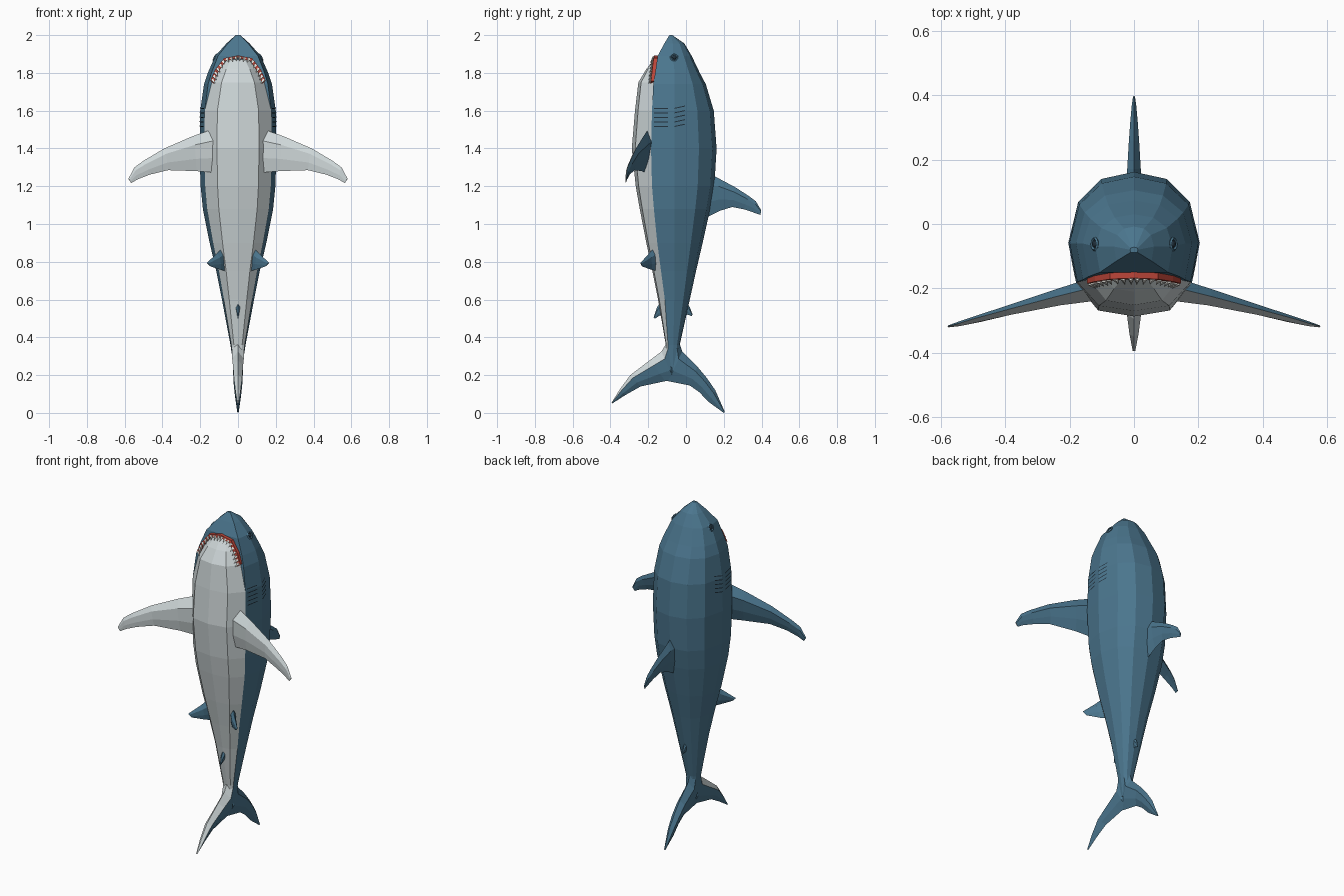
import bpy, bmesh, math
from mathutils import Vector

if "Cube" in bpy.data.objects:
    bpy.data.objects.remove(bpy.data.objects["Cube"])


def material(name, rgb):
    m = bpy.data.materials.new(name)
    m.diffuse_color = (*rgb, 1)
    m.use_nodes = True
    m.node_tree.nodes["Principled BSDF"].inputs["Base Color"].default_value = m.diffuse_color
    return m


BLUE = material("slate blue", (0.07, 0.18, 0.27))
PALE = material("pale grey", (0.62, 0.68, 0.69))
RED = material("gum red", (0.50, 0.06, 0.04))
WHITE = material("tooth white", (0.80, 0.80, 0.75))
DARK = material("dark slate", (0.015, 0.03, 0.045))


def finish(name, bm, mats, rule=None):
    bmesh.ops.recalc_face_normals(bm, faces=bm.faces)
    bm.normal_update()
    if rule:
        for f in bm.faces:
            f.material_index = rule(f)
    me = bpy.data.meshes.new(name)
    bm.to_mesh(me)
    bm.free()
    for m in mats:
        me.materials.append(m)
    ob = bpy.data.objects.new(name, me)
    bpy.context.collection.objects.link(ob)
    return ob


def loft(name, rings, mats, rule=None):
    """Skin closed rings of equal length and cap both ends."""
    bm = bmesh.new()
    vs = [[bm.verts.new(p) for p in r] for r in rings]
    n = len(rings[0])
    for a, b in zip(vs, vs[1:]):
        for i in range(n):
            j = (i + 1) % n
            bm.faces.new((a[i], a[j], b[j], b[i]))
    bm.faces.new(vs[0])
    bm.faces.new(vs[-1])
    return finish(name, bm, mats, rule)


def mirrored_ring(half, z):
    other = [(-x, y) for x, y in half[-2:0:-1]]
    return [(x, y, z) for x, y in half + other]


def fin(name, sections, axis, mats=(BLUE,), rule=None, side=1):
    """Sections are (leading point, trailing point, half thickness)."""
    axis, rings = Vector(axis), []
    for lead, trail, th in sections:
        l, t = Vector(lead), Vector(trail)
        ring = [l, l.lerp(t, .25) + axis * th, l.lerp(t, .65) + axis * th * .7, t,
                l.lerp(t, .65) - axis * th * .7, l.lerp(t, .25) - axis * th]
        rings.append([(p.x * side, p.y, p.z) for p in ring])
    return loft(name, rings, mats, rule)


# Upper body: height, half width, back, widest, seam
BODY = [(2.0, .012, -.072, -.08, -.088), (1.955, .062, -.008, -.07, -.115),
        (1.89, .12, .03, -.07, -.15), (1.80, .16, .073, -.06, -.163),
        (1.74, .18, .105, -.06, -.173), (1.60, .20, .147, -.06, -.18),
        (1.40, .204, .162, -.06, -.185), (1.20, .198, .15, -.06, -.18),
        (1.08, .186, .128, -.06, -.17), (.90, .15, .088, -.06, -.152),
        (.75, .115, .053, -.06, -.132), (.60, .085, .02, -.062, -.112),
        (.36, .04, -.033, -.067, -.095), (.24, .022, -.04, -.07, -.095)]


def body_half(w, yb, ym, ys):
    d = yb - ym
    return [(0, yb), (.5 * w, yb - .1 * d), (.85 * w, yb - .42 * d),
            (w, ym), (.88 * w, ys), (0, ys)]


def body_at(z):
    for a, b in zip(BODY, BODY[1:]):
        if a[0] >= z >= b[0]:
            t = (a[0] - z) / (a[0] - b[0])
            return [p + (q - p) * t for p, q in zip(a, b)][1:]


loft("upper_body", [mirrored_ring(body_half(*r[1:]), r[0]) for r in BODY], [BLUE])

# Lower jaw and belly: height, front, optional jaw half width
BELLY = [(1.872, -.17, .055), (1.82, -.21, .10), (1.75, -.252, .14), (1.60, -.27, 0),
         (1.40, -.287, 0), (1.20, -.266, 0), (1.08, -.245, 0), (.90, -.21, 0),
         (.75, -.178, 0), (.60, -.148, 0), (.36, -.107, 0), (.26, -.10, 0)]
rings = []
for z, yf, jaw in BELLY:
    w, yb, ym, ys = body_at(z)
    s = jaw or .88 * w
    rings.append(mirrored_ring([(0, ys + .025), (s, ys), (.62 * s, yf + .18 * (ys - yf)),
                                (0, yf)], z))
loft("jaw_and_belly", rings, [PALE])

# Gum arch around the mouth
arch = [(.138, -.177, 1.752), (.115, -.171, 1.81), (.07, -.163, 1.872), (0, -.16, 1.886)]
arch += [(-x, y, z) for x, y, z in arch[-2::-1]]
loft("gums", [[(x * s, y + dy, z + dz) for s, dy, dz in
               ((1.06, .012, .006), (1.06, -.008, .006), (.93, -.012, -.008), (.93, .012, -.008))]
              for x, y, z in arch], [RED])

# Teeth spaced along the arch
pts = [Vector(p) for p in arch]
bm = bmesh.new()
for seg, (a, b) in enumerate(zip(pts, pts[1:])):
    for t in (.2, .53, .86) if seg < 3 else (.14, .47, .8):
        p = a.lerp(b, t) + Vector((0, -.01, -.004))
        d = Vector((-p.x * 5, -.7, -.8)).normalized()
        rot = d.to_track_quat('Z', 'Y').to_matrix().to_4x4()
        rot.translation = p + d * .011
        bmesh.ops.create_cone(bm, cap_ends=True, segments=4, radius1=.01, radius2=0,
                              depth=.03, matrix=rot)
finish("teeth", bm, [WHITE])

# Pectoral, pelvic fins, eyes and gills on both sides
PECTORAL = [((.14, -.20, 1.50), (.10, -.215, 1.27), .035),
            ((.24, -.225, 1.465), (.22, -.235, 1.28), .025),
            ((.39, -.265, 1.40), (.37, -.272, 1.285), .015),
            ((.50, -.295, 1.335), (.465, -.298, 1.262), .010),
            ((.548, -.31, 1.30), (.53, -.311, 1.237), .007),
            ((.58, -.318, 1.24), (.565, -.318, 1.217), .003)]
PELVIC = [((.07, -.15, .89), (.045, -.13, .745), .016),
          ((.11, -.195, .845), (.09, -.18, .757), .012),
          ((.165, -.24, .795), (.145, -.232, .775), .003)]

for side, label in ((1, "right"), (-1, "left")):
    fin("pectoral_fin_" + label, PECTORAL, (.25, 1, 0), (BLUE, PALE),
        lambda f: int(f.normal.y < 0), side)
    fin("pelvic_fin_" + label, PELVIC, (.8, .6, 0), side=side)

    # Eye with a raised rim
    loc, tilt = (side * .122, -.062, 1.882), (0, side * math.radians(62), 0)
    bpy.ops.mesh.primitive_torus_add(major_segments=10, minor_segments=4, major_radius=.018,
                                     minor_radius=.005, location=loc, rotation=tilt)
    bpy.context.object.name = "eye_rim_" + label
    bpy.context.object.data.materials.append(BLUE)
    bpy.ops.mesh.primitive_uv_sphere_add(segments=10, ring_count=6, radius=.012,
                                         location=loc, rotation=tilt)
    bpy.context.object.name = "eye_" + label
    bpy.context.object.scale = (1, 1, .6)
    bpy.context.object.data.materials.append(DARK)

    # Gill slits laid on the flank
    bm = bmesh.new()
    for k in range(5):
        z = 1.615 - .024 * k
        for y0, y1, lift in ((-.17, -.095, 0), (-.06, -.005, .012)):
            quad = []
            for y, dz in ((y0, 0), (y1, lift), (y1, lift - .005), (y0, -.005)):
                h = body_half(*body_at(z + dz))
                (xa, ya), (xb, yb) = (h[4], h[3]) if y <= h[3][1] else (h[3], h[2])
                x = xa + (xb - xa) * (y - ya) / (yb - ya)
                quad.append(bm.verts.new((side * (x + .003), y, z + dz)))
            bm.faces.new(quad if side < 0 else quad[::-1])
    for f in bm.faces:
        f.normal_update()
        if f.normal.x * side < 0:
            f.normal_flip()
    me = bpy.data.meshes.new("gills_" + label)
    bm.to_mesh(me)
    bm.free()
    me.materials.append(DARK)
    bpy.context.collection.objects.link(bpy.data.objects.new("gills_" + label, me))

# Fins on the centre line, as (lead y, lead z, trail y, trail z, half thickness)
def centre_fin(name, rows, mats=(BLUE,), rule=None):
    fin(name, [((0, a, b), (0, c, d), t) for a, b, c, d, t in rows], (1, 0, 0), mats, rule)


centre_fin("dorsal_fin", [(.13, 1.265, .10, 1.03, .026), (.17, 1.243, .18, 1.07, .021),
                          (.26, 1.195, .245, 1.09, .016), (.33, 1.15, .31, 1.077, .011),
                          (.37, 1.12, .36, 1.06, .007), (.397, 1.075, .395, 1.048, .003)])
centre_fin("second_dorsal_fin", [(-.01, .605, -.02, .515, .012), (.02, .56, .01, .52, .008),
                                 (.035, .52, .03, .512, .002)])
centre_fin("anal_fin", [(-.13, .60, -.11, .51, .013), (-.155, .555, -.14, .515, .009),
                        (-.172, .505, -.165, .498, .002)])


# Tail lobes; the front lobe has a pale leading edge
def leading_edge(f):
    c = f.calc_center_median()
    return int(f.normal.y < -.3 and f.normal.z > -.2 and c.z > .06)


centre_fin("tail_lobe_front", [(-.103, .37, -.045, .34, .034), (-.13, .325, -.06, .17, .031),
                               (-.19, .28, -.11, .168, .027), (-.295, .20, -.24, .14, .022),
                               (-.35, .125, -.32, .095, .014), (-.395, .052, -.39, .05, .004)],
           (BLUE, PALE), leading_edge)
centre_fin("tail_lobe_back", [(-.035, .37, -.095, .34, .032), (-.02, .325, -.095, .168, .029),
                              (.06, .245, .02, .145, .026), (.11, .185, .07, .11, .024),
                              (.155, .12, .12, .058, .018), (.205, .006, .20, 0, .004)])
